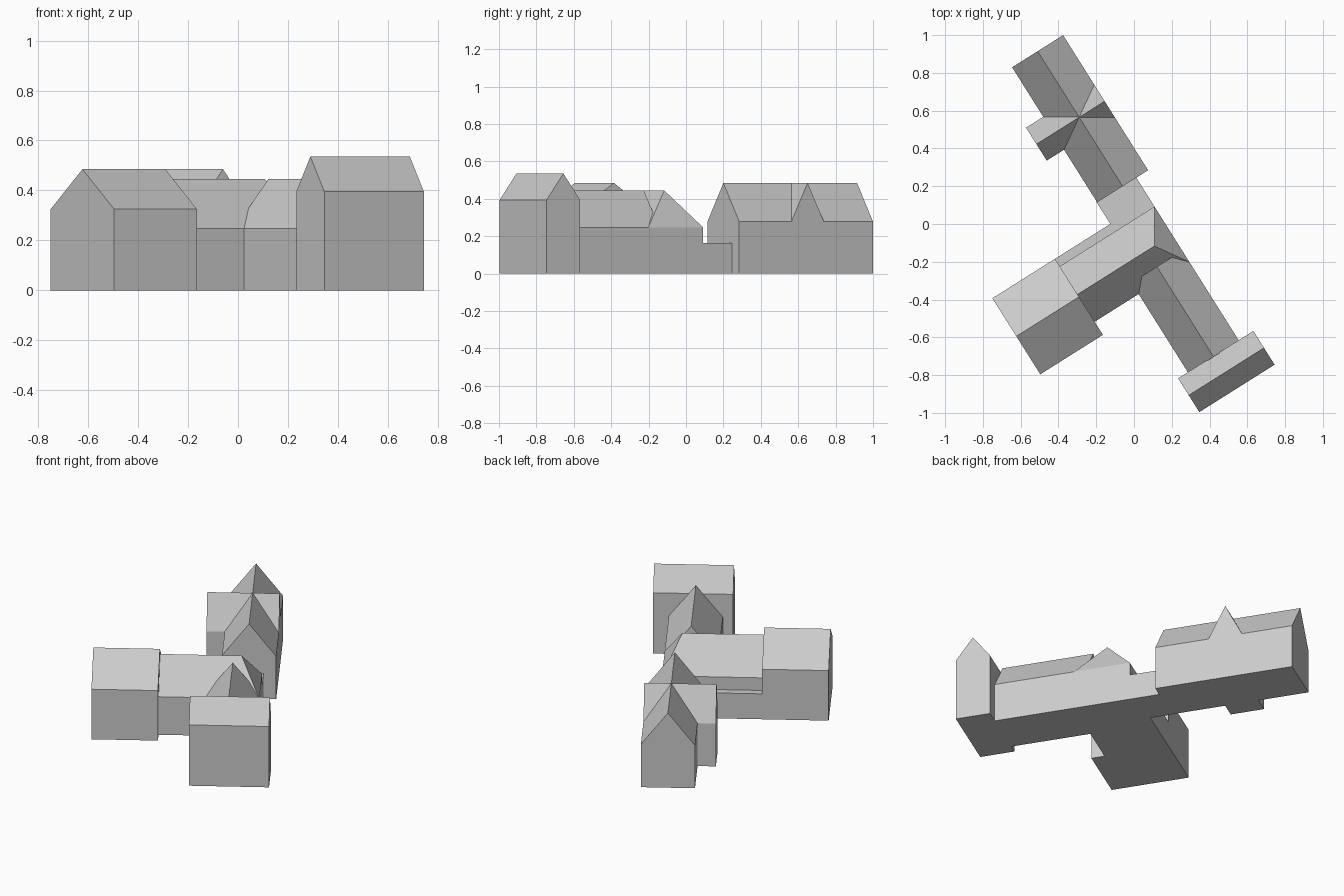
import bpy
from math import radians
from mathutils import Matrix

cube = bpy.data.objects.get("Cube")
if cube:
    bpy.data.objects.remove(cube, do_unlink=True)

stone = bpy.data.materials.new("pale_grey")
stone.use_nodes = True
GREY = (0.6, 0.6, 0.6, 1)
stone.diffuse_color = GREY
stone.node_tree.nodes["Principled BSDF"].inputs["Base Color"].default_value = GREY

# The whole complex is laid out on a grid turned about the vertical axis
TURN = Matrix.Rotation(radians(32.2), 4, "Z")


def add_mesh(name, verts, faces):
    mesh = bpy.data.meshes.new(name)
    mesh.from_pydata(verts, [], faces)
    mesh.transform(TURN)
    mesh.materials.append(stone)
    obj = bpy.data.objects.new(name, mesh)
    bpy.context.collection.objects.link(obj)
    return obj


def building(name, x, y, eave, ridge=None, axis="x", mid=None, hip=0.0):
    """Walls over rectangle x, y; roof ridge along axis, hip pulls in its far end."""
    along, across = (x, y) if axis == "x" else (y, x)
    mid = sum(across) / 2 if mid is None else mid

    def point(a, c, z):
        return (a, c, z) if axis == "x" else (c, a, z)

    verts = []
    for a, inset in ((along[0], 0), (along[1], hip)):
        verts += [point(a, across[0], 0), point(a, across[1], 0),
                  point(a, across[1], eave), point(a, across[0], eave)]
        if ridge:
            verts.append(point(a - inset, mid, ridge))
    n = len(verts) // 2
    # outline order of one end: floor, wall, (ridge), wall
    loop = [0, 1, 2, 4, 3] if ridge else [0, 1, 2, 3]
    faces = [(p, q, q + n, p + n) for p, q in zip(loop, loop[1:] + loop[:1])]
    if hip:
        ends = [loop[::-1], [n, n + 1, n + 2, n + 3], [n + 3, n + 2, n + 4]]
    else:
        ends = [loop[::-1], [i + n for i in loop]]
    faces += ends
    if axis == "x":
        faces = [tuple(f) for f in faces]
    obj = add_mesh(name, verts, [tuple(f) for f in faces])

    # consistent outward normals
    import bmesh
    bm = bmesh.new()
    bm.from_mesh(obj.data)
    bmesh.ops.recalc_face_normals(bm, faces=bm.faces)
    bm.to_mesh(obj.data)
    bm.free()
    return obj


# Back range with its cross gable
building("back_range", (-0.104, 0.215), (0.201, 1.046), 0.278, 0.485, "y")
building("back_cross_gable", (-0.212, 0.215), (0.53, 0.736), 0.278, 0.485, "x")

# Central hall, hipped at its left end
building("central_hall", (-0.46, 0.141), (-0.327, 0.02), 0.247, 0.445, "x",
         mid=-0.156, hip=0.112)

# Large block closing the hall
building("west_block", (-0.844, -0.452), (-0.409, 0.067), 0.325, 0.485, "x")

# Flat-roofed links behind the hall
building("link_block", (-0.106, 0.141), (0.015, 0.205), 0.165)
building("rear_passage", (-0.455, -0.1), (0.015, 0.067), 0.165)

# Front wing and the taller block across its end
building("front_wing", (-0.177, 0.141), (-0.82, -0.256), 0.247, 0.445, "y")
building("front_end_block", (-0.238, 0.233), (-1.027, -0.816), 0.395, 0.535, "x")
